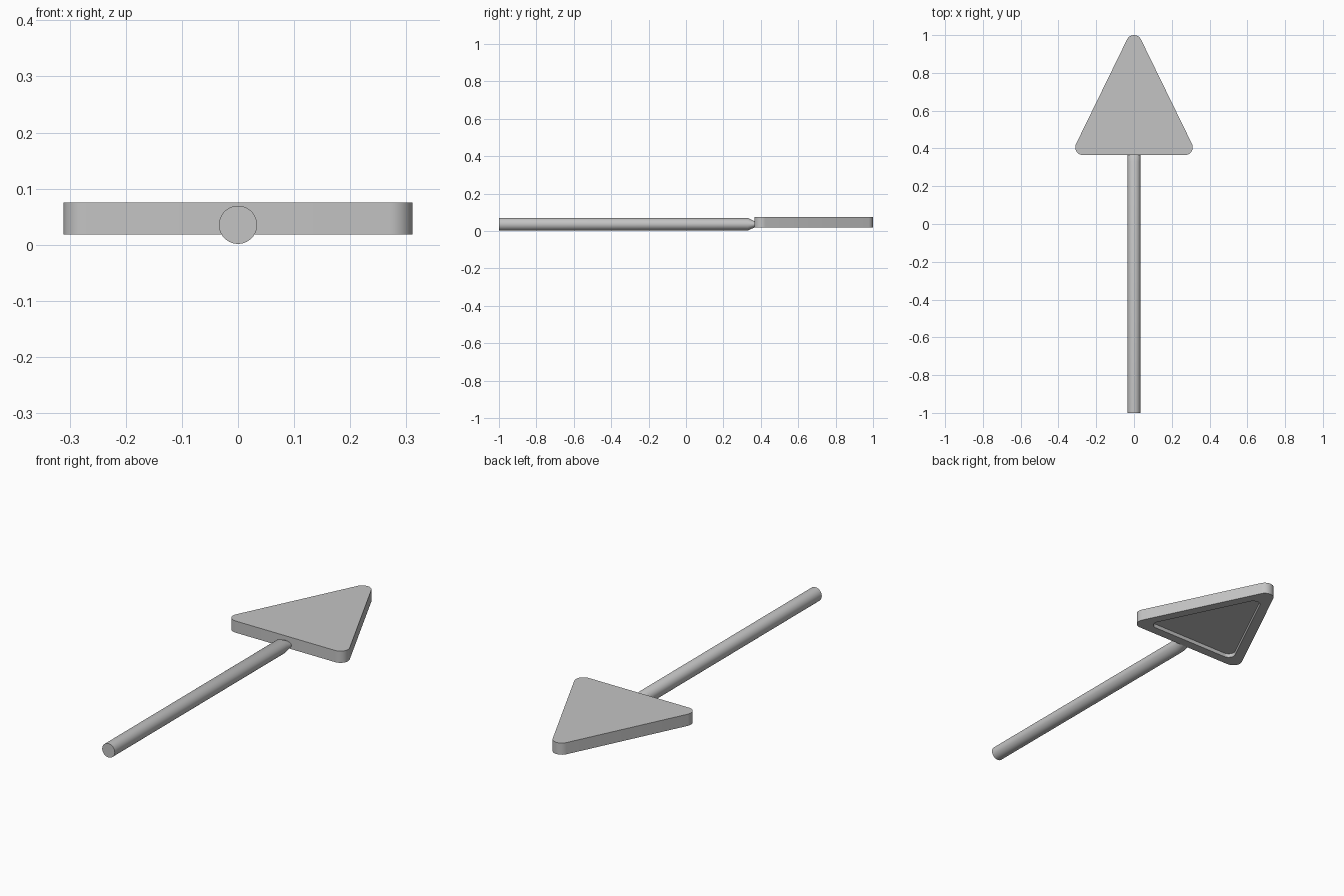
import bpy, bmesh, math

if "Cube" in bpy.data.objects:
    bpy.data.objects.remove(bpy.data.objects["Cube"])

grey = bpy.data.materials.new("mid grey")
grey.diffuse_color = (0.55, 0.55, 0.55, 1)
grey.use_nodes = True
grey.node_tree.nodes["Principled BSDF"].inputs["Base Color"].default_value = grey.diffuse_color


def loft(name, rings):
    """Skin a list of equal-length point rings and cap both ends."""
    bm = bmesh.new()
    vr = [[bm.verts.new(p) for p in ring] for ring in rings]
    n = len(vr[0])
    for a, b in zip(vr, vr[1:]):
        for i in range(n):
            j = (i + 1) % n
            bm.faces.new((a[i], a[j], b[j], b[i]))
    bm.faces.new(vr[0][::-1])
    bm.faces.new(vr[-1])
    bmesh.ops.recalc_face_normals(bm, faces=bm.faces)
    me = bpy.data.meshes.new(name)
    bm.to_mesh(me)
    bm.free()
    me.materials.append(grey)
    ob = bpy.data.objects.new(name, me)
    bpy.context.collection.objects.link(ob)
    bpy.ops.object.select_all(action='DESELECT')
    ob.select_set(True)
    bpy.context.view_layer.objects.active = ob
    bpy.ops.object.shade_smooth_by_angle(angle=math.radians(30))
    return ob


# Rounded triangle outline: an arc around each corner centre
R = 0.041
tilt = math.degrees(math.atan2(0.27, 0.553))
corners = [((0.27, 0.365 + R), -90, tilt),
           ((0, 1 - R), tilt, 180 - tilt),
           ((-0.27, 0.365 + R), 180 - tilt, 270)]
outline = []
for (cx, cy), a0, a1 in corners:
    for k in range(11):
        a = math.radians(a0 + (a1 - a0) * k / 10)
        outline.append((cx + R * math.cos(a), cy + R * math.sin(a)))


def triangle(z, s=1.0, cy=0.57):
    return [(x * s, cy + (y - cy) * s, z) for x, y in outline]


# Blade: flat slab with a shallow recess in its underside
loft("blade", [triangle(0.075), triangle(0.018),
               triangle(0.018, 0.78), triangle(0.037, 0.78)])


# Handle: round rod whose end is flattened where it meets the blade
def circle(y, flat=1.0, r=0.034, z=0.0355, n=40):
    return [(r * math.cos(2 * math.pi * i / n), y,
             z + flat * r * math.sin(2 * math.pi * i / n)) for i in range(n)]


loft("handle", [circle(-1), circle(0.33), circle(0.366, 0.5)])
